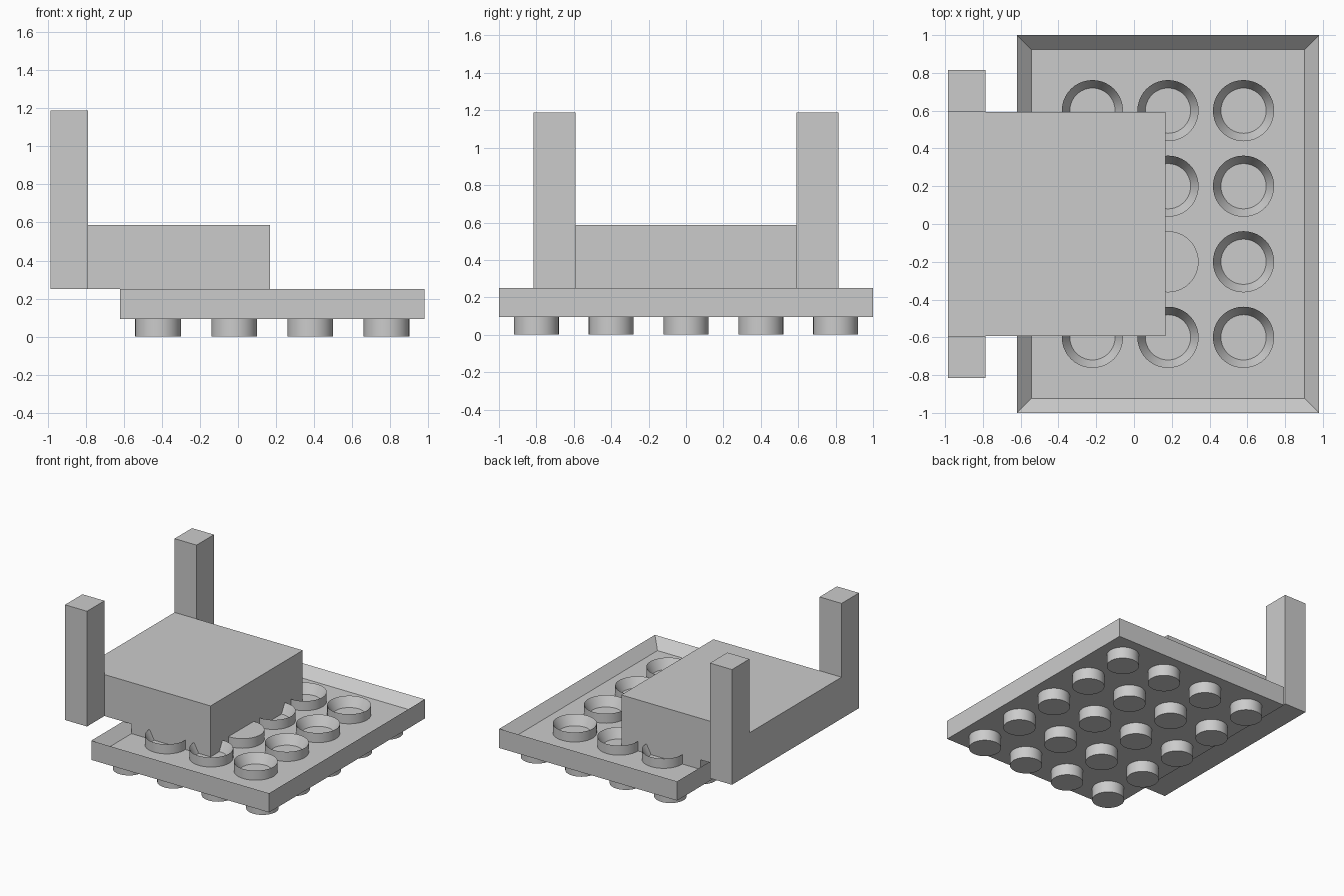
import bpy
import bmesh
from mathutils import Matrix, Vector

if "Cube" in bpy.data.objects:
    bpy.data.objects.remove(bpy.data.objects["Cube"], do_unlink=True)

grey = bpy.data.materials.new("light_grey")
grey.use_nodes = True
colour = (0.6, 0.6, 0.6, 1)
grey.diffuse_color = colour
grey.node_tree.nodes["Principled BSDF"].inputs["Base Color"].default_value = colour

STUD_TOP, FLOOR, RIM = 0.094, 0.172, 0.25
LEFT, RIGHT = -0.62, 0.98
WALL = 0.077
SIDES = 40


def finish(name, bm, smooth=False):
    bmesh.ops.recalc_face_normals(bm, faces=bm.faces)
    mesh = bpy.data.meshes.new(name)
    bm.to_mesh(mesh)
    bm.free()
    mesh.materials.append(grey)
    obj = bpy.data.objects.new(name, mesh)
    bpy.context.collection.objects.link(obj)
    if smooth:
        bpy.ops.object.select_all(action="DESELECT")
        obj.select_set(True)
        bpy.context.view_layer.objects.active = obj
        bpy.ops.object.shade_smooth_by_angle()
    return obj


def add_box(bm, low, high):
    low, high = Vector(low), Vector(high)
    place = Matrix.Translation((low + high) / 2) @ Matrix.Diagonal((*(high - low), 1))
    bmesh.ops.create_cube(bm, size=1, matrix=place)


def add_disc(bm, x, y, radius, low, high):
    bmesh.ops.create_cone(bm, cap_ends=True, segments=SIDES, radius1=radius, radius2=radius,
                          depth=high - low, matrix=Matrix.Translation((x, y, (low + high) / 2)))


def top_face(bm):
    return max(bm.faces, key=lambda f: f.calc_center_median().z)


def sink_top(bm, border, depth):
    """Inset the top face and push it down to leave a rim."""
    face = top_face(bm)
    bmesh.ops.inset_region(bm, faces=[face], thickness=border, use_even_offset=True)
    bmesh.ops.translate(bm, verts=face.verts, vec=(0, 0, -depth))


# Tray: a shallow open box
bm = bmesh.new()
add_box(bm, (LEFT, -1, STUD_TOP), (RIGHT, 1, RIM))
sink_top(bm, WALL, RIM - FLOOR)
finish("tray", bm)

# Round studs under the tray
bm = bmesh.new()
for i in range(4):
    for j in range(5):
        add_disc(bm, LEFT + 0.2 + 0.4 * i, -0.8 + 0.4 * j, 0.12, 0, STUD_TOP)
finish("bottom_studs", bm, smooth=True)

# Hollow tubes in the tray, one of them closed
for i in range(3):
    for j in range(4):
        bm = bmesh.new()
        add_disc(bm, LEFT + 0.4 * (i + 1), -0.6 + 0.4 * j, 0.162, FLOOR, RIM)
        closed = (i, j) == (1, 1)
        if not closed:
            sink_top(bm, 0.042, RIM - FLOOR - 0.001)
        finish("closed_tube" if closed else f"tube_{i}_{j}", bm, smooth=True)

# Seat block: stepped profile that drops into the tray, extruded along y
BACK, FRONT, HALF = -0.985, 0.168, 0.592
profile = [(BACK, RIM), (BACK, 0.587), (FRONT, 0.587), (FRONT, FLOOR),
           (LEFT + WALL, FLOOR), (LEFT + WALL, RIM)]
bm = bmesh.new()
side = bm.faces.new([bm.verts.new((x, -HALF, z)) for x, z in profile])
extruded = bmesh.ops.extrude_face_region(bm, geom=[side])["geom"]
bmesh.ops.translate(bm, verts=[v for v in extruded if isinstance(v, bmesh.types.BMVert)],
                    vec=(0, 2 * HALF, 0))
finish("block", bm)

# Upright posts on both sides of the block
for name, sign in (("front_post", -1), ("back_post", 1)):
    bm = bmesh.new()
    ys = sorted((sign * HALF, sign * 0.816))
    add_box(bm, (BACK, ys[0], RIM), (-0.787, ys[1], 1.187))
    finish(name, bm)
